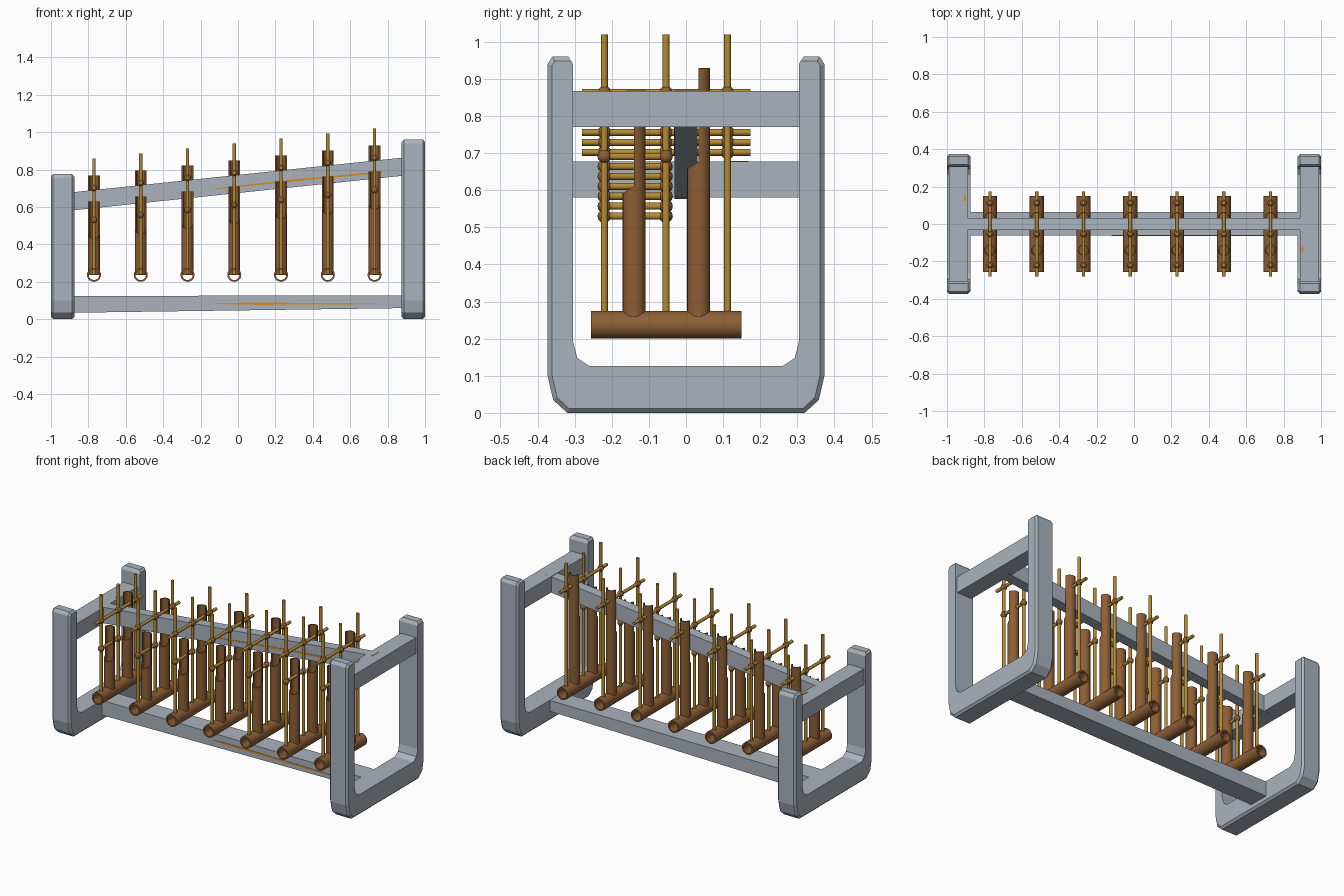
import bpy, bmesh, math
from mathutils import Vector, Matrix

if "Cube" in bpy.data.objects:
    bpy.data.objects.remove(bpy.data.objects["Cube"])


def material(name, rgb):
    m = bpy.data.materials.new(name)
    m.diffuse_color = (*rgb, 1)
    m.use_nodes = True
    m.node_tree.nodes["Principled BSDF"].inputs["Base Color"].default_value = m.diffuse_color
    return m


GREY = material("grey frame", (0.40, 0.45, 0.51))
BROWN = material("brown bamboo", (0.27, 0.115, 0.036))
GOLD = material("gold cane", (0.47, 0.26, 0.035))
ORANGE = material("orange stripe", (0.68, 0.26, 0.015))


def finish(name, bm, mat, smooth=False):
    bmesh.ops.recalc_face_normals(bm, faces=bm.faces)
    me = bpy.data.meshes.new(name)
    bm.to_mesh(me)
    bm.free()
    me.materials.append(mat)
    ob = bpy.data.objects.new(name, me)
    bpy.context.collection.objects.link(ob)
    if smooth:
        bpy.ops.object.select_all(action='DESELECT')
        ob.select_set(True)
        bpy.context.view_layer.objects.active = ob
        bpy.ops.object.shade_smooth_by_angle(angle=math.radians(40))
    return ob


def prism(name, pts, axis, a, b, mat, bevel=None):
    """Extrude a 2D profile from a to b along x ('x': pts = y,z), y (x,z) or z (x,y)."""
    bm = bmesh.new()
    put = {'x': lambda p, t: (t, p[0], p[1]), 'y': lambda p, t: (p[0], t, p[1]),
           'z': lambda p, t: (p[0], p[1], t)}[axis]
    f = bm.faces.new([bm.verts.new(put(p, a)) for p in pts])
    geo = bmesh.ops.extrude_face_region(bm, geom=[f])['geom']
    off = Vector(put((0, 0), b - a))
    bmesh.ops.translate(bm, vec=off, verts=[g for g in geo if isinstance(g, bmesh.types.BMVert)])
    if bevel:
        edges = [e for e in bm.edges if bevel(e)]
        bmesh.ops.bevel(bm, geom=edges, offset=0.012, segments=1, affect='EDGES')
    return finish(name, bm, mat)


def box(name, lo, hi, mat):
    pts = [(lo[0], lo[1]), (hi[0], lo[1]), (hi[0], hi[1]), (lo[0], hi[1])]
    return prism(name, pts, 'z', lo[2], hi[2], mat)


def shell(bm, r, ri, bottom, top, a0=0.0, a1=math.tau, n=20, mat=Matrix()):
    """Hollow tube wall (or part of one); top is a function of the unit y offset."""
    full = a1 - a0 > 6.28
    cols = []
    for i in range(n if full else n + 1):
        a = a0 + (a1 - a0) * i / n
        c, s = math.cos(a), math.sin(a)
        t = top(s)
        cols.append([bm.verts.new(mat @ Vector(p)) for p in (
            (r * c, r * s, bottom), (r * c, r * s, t), (ri * c, ri * s, t), (ri * c, ri * s, bottom))])
    for i in range(n):
        p, q = cols[i], cols[(i + 1) % len(cols)]
        for k in range(4):
            bm.faces.new((p[k], q[k], q[(k + 1) % 4], p[(k + 1) % 4]))
    if not full:
        bm.faces.new(cols[0])
        bm.faces.new(cols[-1])


def rod(bm, p, q, r, n=10):
    p, q = Vector(p), Vector(q)
    d = q - p
    m = Matrix.Translation((p + q) / 2) @ d.to_track_quat('Z', 'Y').to_matrix().to_4x4()
    bmesh.ops.create_cone(bm, cap_ends=True, segments=n, radius1=r, radius2=r, depth=d.length, matrix=m)


# End frames: U shaped, rounded feet, chamfered post tops, with a crossbar
for side, x0, x1, top, bar in (("left", -1.0, -0.875, 0.775, 0.58), ("right", 0.875, 1.0, 0.96, 0.77)):
    half = [(0.32, 0.0), (0.358, 0.035), (0.373, 0.10), (0.373, top - 0.02), (0.36, top),
            (0.317, top), (0.304, top - 0.02), (0.304, 0.19), (0.293, 0.148), (0.262, 0.127)]
    pts = half + [(-y, z) for y, z in reversed(half)]

    def outer_edge(e, top=top):
        a, b = e.verts
        if abs(a.co.x - b.co.x) > 0.01:
            return False
        return all(abs(v.co.y) > 0.31 and (abs(v.co.y) > 0.35 or v.co.z < 0.01 or v.co.z > top - 0.001)
                   for v in (a, b))

    prism(side + "_end_frame", pts, 'x', x0, x1, GREY, outer_edge)
    box(side + "_crossbar", (x0 + 0.012, -0.31, bar), (x1 - 0.012, 0.31, bar + 0.097), GREY)
    y = 0.14 if side == "left" else -0.135
    cx = -0.904 if side == "left" else 0.9
    prism(side + "_crossbar_mark", [(cx, y - 0.028), (cx + 0.007, y), (cx, y + 0.028), (cx - 0.007, y)],
          'z', bar + 0.096, bar + 0.099, ORANGE)

# Sloping top beam and bottom beam
prism("top_beam", [(-0.93, 0.577), (0.93, 0.772), (0.93, 0.869), (-0.93, 0.674)], 'y', -0.031, 0.031, GREY)
prism("bottom_beam", [(-0.93, 0.034), (0.93, 0.06), (0.93, 0.126), (-0.93, 0.125)], 'y', -0.061, 0.063, GREY)

# Thin orange streaks on the beam fronts
prism("top_beam_streak", [(-0.12, 0.694), (0.3, 0.737), (0.77, 0.782), (0.77, 0.79), (0.3, 0.748), (-0.12, 0.70)],
      'y', -0.033, -0.03, ORANGE)
prism("bottom_beam_streak", [(-0.12, 0.081), (0.1, 0.077), (0.45, 0.078), (0.73, 0.081), (0.73, 0.084),
                             (0.45, 0.087), (0.1, 0.089), (-0.12, 0.086)], 'y', -0.063, -0.06, ORANGE)

# Seven hanging rattles, rising to the right
ROD_Y = (-0.22, -0.054, 0.112)
for i in range(7):
    x = -0.77 + 0.25 * i
    dz = 0.0268 * (i - 6)
    tag = f"rattle_{i + 1}_"

    # hollow base tube lying along y
    bm = bmesh.new()
    shell(bm, 0.0375, 0.028, -0.15, lambda s: 0.256,
          mat=Matrix.Translation((x, 0, 0.2375)) @ Matrix.Rotation(math.pi / 2, 4, 'X'))
    finish(tag + "base_tube", bm, BROWN, True)

    # two sounding tubes, front half cut away near the top
    for part, y, cut, top in (("front_tube", -0.14, 0.592, 0.79), ("back_tube", 0.034, 0.658, 0.93)):
        bm = bmesh.new()
        m = Matrix.Translation((x, y, 0))
        c = cut + dz
        shell(bm, 0.031, 0.024, 0.236, lambda s: c + 0.018 * (1 + min(s, 0)), mat=m)
        shell(bm, 0.031, 0.024, c + 0.018, lambda s: top + dz, 0, math.pi, 10, m)
        finish(tag + part, bm, BROWN, True)

    # cane uprights and crosspieces
    zu, zl = 0.863 + dz, 0.691 + dz
    bm = bmesh.new()
    for y in ROD_Y:
        rod(bm, (x, y, 0.24), (x, y, 1.02 + dz), 0.0095)
    rod(bm, (x, -0.28, zu), (x, 0.174, zu), 0.0095)
    rod(bm, (x, -0.235, zl), (x, -0.04, zl), 0.0095)
    finish(tag + "cane_frame", bm, GOLD, True)

    # lashing knots where canes cross
    bm = bmesh.new()
    for y, z in [(y, zu) for y in ROD_Y] + [(y, zl) for y in ROD_Y[:2]]:
        bmesh.ops.create_uvsphere(bm, u_segments=10, v_segments=6, radius=0.0185,
                                  matrix=Matrix.Translation((x, y, z)))
    finish(tag + "knots", bm, BROWN, True)
